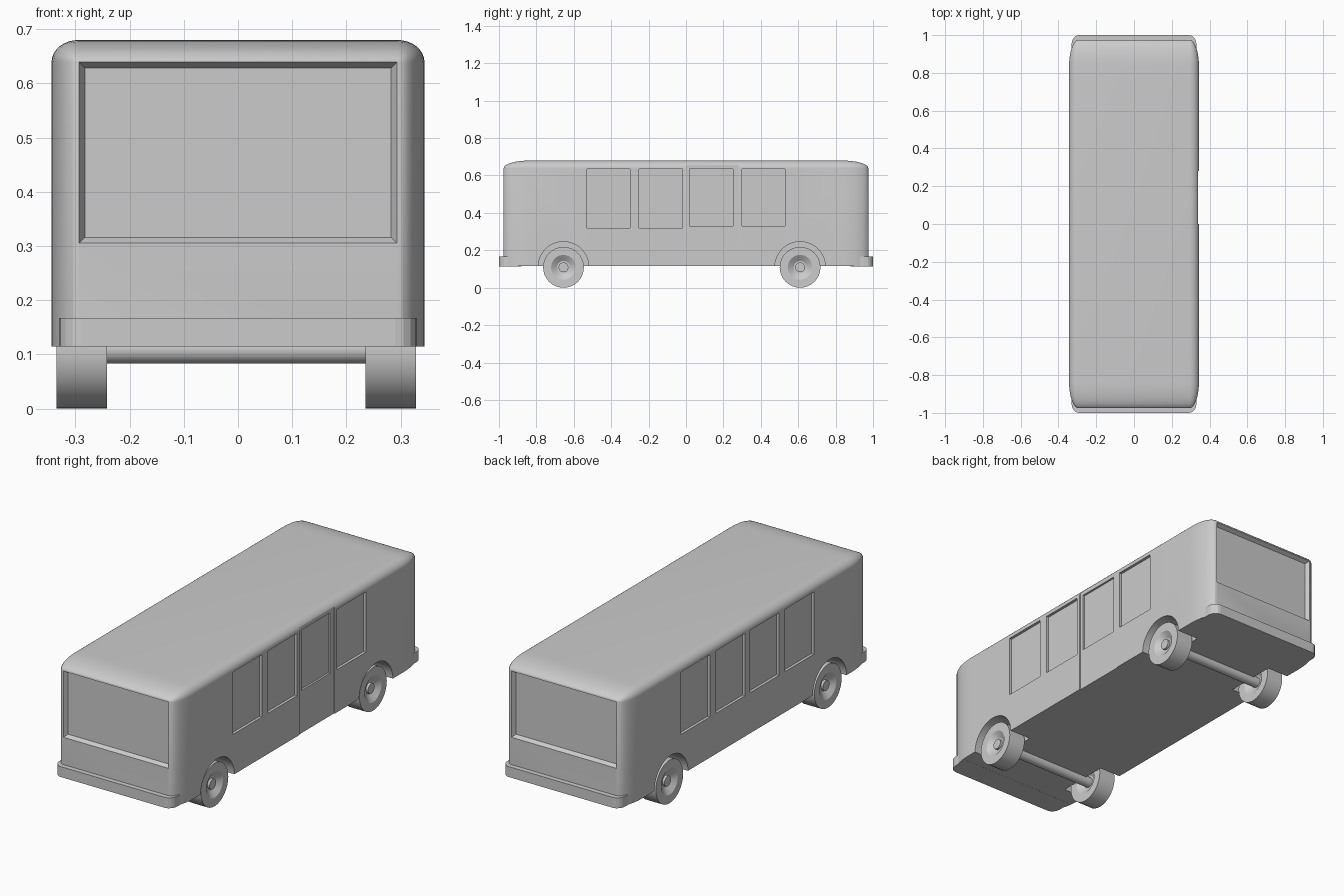
import bpy, bmesh, math
from mathutils import Matrix, Vector

if "Cube" in bpy.data.objects:
    bpy.data.objects.remove(bpy.data.objects["Cube"])


def make(name, bm):
    bmesh.ops.recalc_face_normals(bm, faces=bm.faces[:])
    me = bpy.data.meshes.new(name)
    bm.to_mesh(me)
    bm.free()
    ob = bpy.data.objects.new(name, me)
    bpy.context.collection.objects.link(ob)
    return ob


def smooth(ob):
    bpy.ops.object.select_all(action='DESELECT')
    ob.select_set(True)
    bpy.context.view_layer.objects.active = ob
    bpy.ops.object.shade_smooth_by_angle(angle=math.radians(25))


def box(name, lo, hi):
    bm = bmesh.new()
    bmesh.ops.create_cube(bm, size=1)
    for v in bm.verts:
        v.co = Vector([lo[i] + (v.co[i] + 0.5) * (hi[i] - lo[i]) for i in range(3)])
    return make(name, bm)


def cylinder_x(name, r, x0, x1, y, z, n=32):
    bm = bmesh.new()
    m = Matrix.Translation(((x0 + x1) / 2, y, z)) @ Matrix.Rotation(math.pi / 2, 4, 'Y')
    bmesh.ops.create_cone(bm, cap_ends=True, segments=n, radius1=r, radius2=r,
                          depth=x1 - x0, matrix=m)
    return make(name, bm)


def cut(target, cutter):
    cutter.hide_render = True
    mod = target.modifiers.new("cut", 'BOOLEAN')
    mod.operation = 'DIFFERENCE'
    mod.solver = 'EXACT'
    mod.object = cutter
    bpy.context.view_layer.objects.active = target
    bpy.ops.object.modifier_apply(modifier=mod.name)
    bpy.data.objects.remove(cutter)


# body shell: cube rounded everywhere but the floor, then stretched
W, L, Z0, Z1 = 0.344, 0.975, 0.115, 0.68
bm = bmesh.new()
bmesh.ops.create_cube(bm, size=2)
edges = [e for e in bm.edges if max(v.co.z for v in e.verts) > 0]
bmesh.ops.bevel(bm, geom=edges, offset=0.145, segments=8, profile=0.5, affect='EDGES')
for v in bm.verts:
    v.co = Vector((v.co.x * W, v.co.y * L, Z0 + (v.co.z + 1) / 2 * (Z1 - Z0)))
body = make("bus_body", bm)

# door recess on the right side
cut(body, box("door_cutter", (W - 0.004, 0.0, 0.05), (0.5, 0.28, 0.655)))

# side windows
for s in (-1, 1):
    for y in (-0.53, -0.25, 0.02, 0.30):
        xs = sorted((s * (W - 0.014), s * 0.5))
        z = 0.33 if s > 0 and y > 0 else 0.32
        cut(body, box("window_cutter", (xs[0], y, z), (xs[1], y + 0.23, 0.635)))

# windscreen and rear window with tapered reveals
for s in (-1, 1):
    bm = bmesh.new()
    rings = []
    for d, g in ((-0.02, -0.011), (0.0, 0.0), (0.06, 0.0)):
        rings.append([bm.verts.new((x * (0.293 + g), s * (L + d), z))
                      for x, z in ((-1, 0.305 - g), (1, 0.305 - g), (1, 0.639 + g), (-1, 0.639 + g))])
    for a, b in zip(rings, rings[1:]):
        for i in range(4):
            j = (i + 1) % 4
            bm.faces.new((a[i], a[j], b[j], b[i]))
    bm.faces.new(rings[0])
    bm.faces.new(rings[-1])
    cut(body, make("screen_cutter", bm))

# wheel arches
AXLES = (-0.655, 0.61)
R = 0.109
for y in AXLES:
    for s in (-1, 1):
        x0, x1 = sorted((s * 0.225, s * 0.5))
        cut(body, cylinder_x("arch_cutter", 0.135, x0, x1, y, 0.111, 48))
smooth(body)

# bumpers wrapping the front and rear corners
for s, name in ((-1, "front_bumper"), (1, "rear_bumper")):
    half = [(0.33, 0.88), (0.33, 0.955)]
    half += [(0.29 + 0.04 * math.cos(a), 0.955 + 0.045 * math.sin(a))
             for a in (math.pi / 8 * i for i in range(1, 5))]
    outline = half + [(-x, y) for x, y in reversed(half)]
    bm = bmesh.new()
    f = bm.faces.new([bm.verts.new((x, s * y, 0.1145)) for x, y in outline])
    ext = bmesh.ops.extrude_face_region(bm, geom=[f])
    bmesh.ops.translate(bm, vec=(0, 0, 0.0525),
                        verts=[g for g in ext["geom"] if isinstance(g, bmesh.types.BMVert)])
    make(name, bm)


# wheel: lathed tyre with a dished hub on both faces
def wheel(name, x, y):
    h = 0.0465
    prof = [(-h + 0.022, 0), (-h + 0.022, 0.034), (-h, 0.066), (-h, R),
            (h, R), (h, 0.066), (h - 0.022, 0.034), (h - 0.022, 0)]
    bm = bmesh.new()
    vs = [bm.verts.new((px, 0, r)) for px, r in prof]
    es = [bm.edges.new(p) for p in zip(vs, vs[1:])]
    bmesh.ops.spin(bm, geom=vs + es, cent=(0, 0, 0), axis=(1, 0, 0),
                   angle=2 * math.pi, steps=32)
    bmesh.ops.remove_doubles(bm, verts=bm.verts[:], dist=1e-5)
    bmesh.ops.translate(bm, vec=(x, y, R), verts=bm.verts[:])
    smooth(make(name, bm))


for y, end in zip(AXLES, ("front", "rear")):
    wheel(end + "_right_wheel", 0.2815, y)
    wheel(end + "_left_wheel", -0.2885, y)
    smooth(cylinder_x(end + "_axle", 0.026, -0.325, 0.318, y, R))
